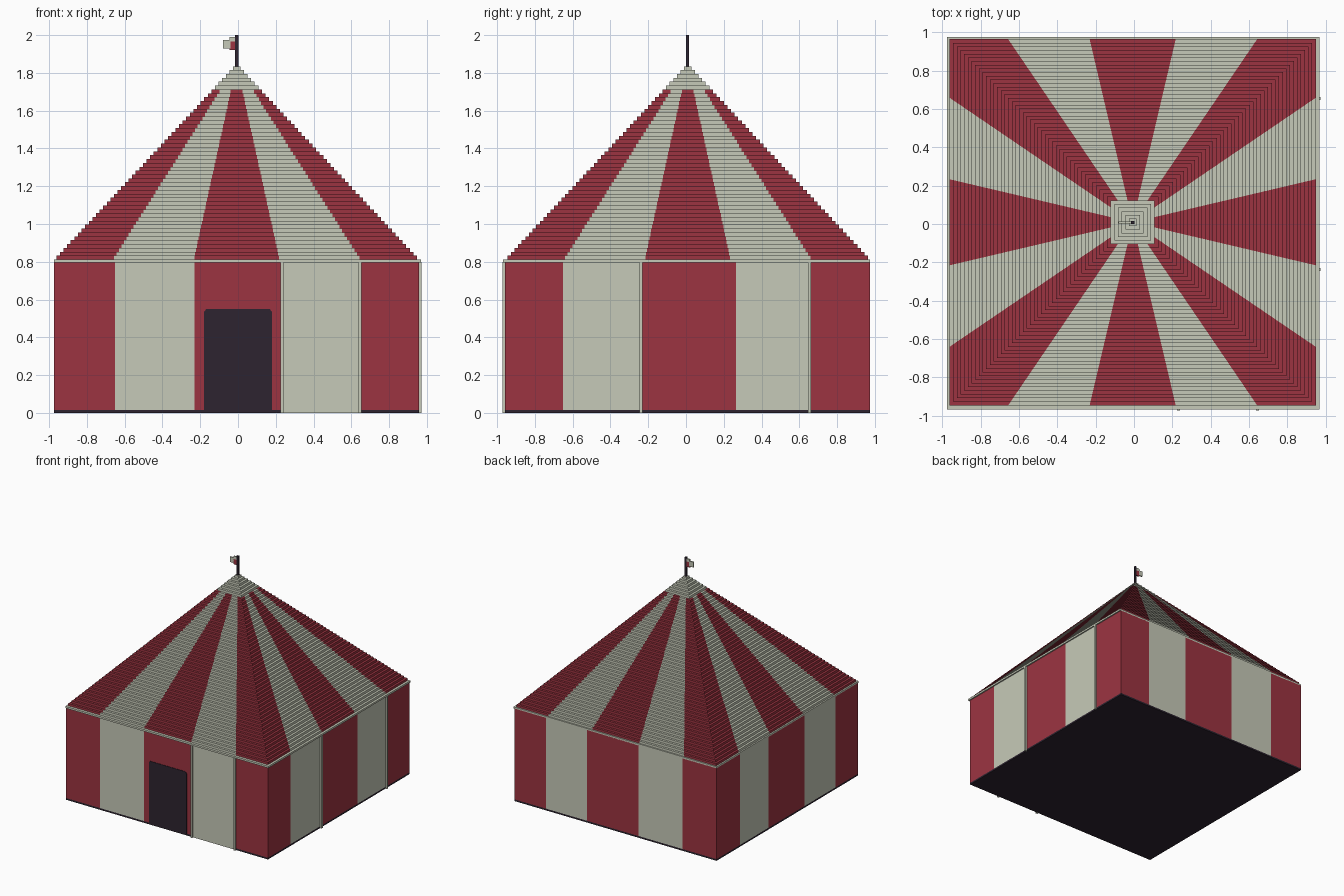
import bpy, bmesh, math
from mathutils import Vector

if "Cube" in bpy.data.objects:
    bpy.data.objects.remove(bpy.data.objects["Cube"])


def material(name, rgb):
    m = bpy.data.materials.new(name)
    m.diffuse_color = (*rgb, 1)
    m.use_nodes = True
    m.node_tree.nodes["Principled BSDF"].inputs["Base Color"].default_value = m.diffuse_color
    return m


RED = material("red canvas", (0.335, 0.034, 0.053))
CREAM = material("cream canvas", (0.565, 0.590, 0.480))
DARK = material("dark plum", (0.026, 0.017, 0.029))
MATS = [RED, CREAM, DARK]
R, C, D = 0, 1, 2


def finish(name, bm):
    bmesh.ops.remove_doubles(bm, verts=bm.verts, dist=1e-5)
    me = bpy.data.meshes.new(name)
    bm.to_mesh(me)
    bm.free()
    for m in MATS:
        me.materials.append(m)
    ob = bpy.data.objects.new(name, me)
    bpy.context.collection.objects.link(ob)
    return ob


def quad(bm, pts, mat):
    f = bm.faces.new([bm.verts.new(p) for p in pts])
    f.material_index = mat
    return f


def box(name, lo, hi, mat):
    bm = bmesh.new()
    bmesh.ops.create_cube(bm, size=1)
    for v in bm.verts:
        v.co = Vector([(lo[i] + hi[i]) / 2 + v.co[i] * (hi[i] - lo[i]) for i in range(3)])
    for f in bm.faces:
        f.material_index = mat
    return finish(name, bm)


# Striped walls with a dark ground edge and floor
X0, X1, Y0, Y1, EAVE = -0.975, 0.957, -0.957, 0.975, 0.80
bm = bmesh.new()
side_cuts = [-0.65, -0.23, 0.265, 0.655]
front_cuts = [-0.65, -0.23, 0.228, 0.645]
sides = [
    (lambda t, z: (t, Y0, z), [X0] + front_cuts + [X1]),
    (lambda t, z: (X1, t, z), [Y0] + side_cuts + [Y1]),
    (lambda t, z: (t, Y1, z), ([X0] + side_cuts + [X1])[::-1]),
    (lambda t, z: (X0, t, z), ([Y0] + side_cuts + [Y1])[::-1]),
]
for n, (at, cuts) in enumerate(sides):
    for i, (a, b) in enumerate(zip(cuts, cuts[1:])):
        stripe = C if i % 2 else R
        edge = stripe if n == 0 and i == 3 else D
        for z0, z1, mat in ((0, 0.015, edge), (0.015, EAVE, stripe)):
            quad(bm, [at(a, z0), at(b, z0), at(b, z1), at(a, z1)], mat)
quad(bm, [(X0, Y0, 0), (X0, Y1, 0), (X1, Y1, 0), (X1, Y0, 0)], D)
finish("striped_walls", bm)

# Eave rim
box("eave_rim", (-0.975, -0.968, 0.797), (0.968, 0.975, 0.813), C)

# Raised seams on the front and right walls
for i, x in enumerate((0.232, 0.645)):
    box(f"front_seam_{i}", (x - 0.008, -0.972, 0), (x + 0.008, Y0 + 0.005, 0.80), C)
for i, y in enumerate((-0.238, 0.655)):
    box(f"right_seam_{i}", (X1 - 0.005, y - 0.008, 0), (0.972, y + 0.008, 0.80), C)

# Door opening panel with clipped top corners
bm = bmesh.new()
outline = [(-0.18, 0.01), (0.18, 0.01), (0.18, 0.535), (0.168, 0.55), (-0.168, 0.55), (-0.18, 0.535)]
face = quad(bm, [(x, Y0 - 0.004, z) for x, z in outline], D)
ext = bmesh.ops.extrude_face_region(bm, geom=[face], use_keep_orig=True)
for g in ext["geom"]:
    if isinstance(g, bmesh.types.BMVert):
        g.co.y += 0.006
for f in bm.faces:
    f.material_index = D
bmesh.ops.recalc_face_normals(bm, faces=bm.faces)
finish("door_opening", bm)

# Stepped pyramid roof with stripes running to the peak
bm = bmesh.new()
STEPS, BASE, PEAK, HALF = 50, 0.812, 1.835, 0.955
CX, CY = -0.007, 0.009
fracs = [-1, -0.68, -0.235, 0.235, 0.68, 1]
profile = []
for k in range(STEPS):
    h = HALF * (1 - k / STEPS)
    dz = (PEAK - BASE) / STEPS
    profile += [(h, BASE + k * dz), (h, BASE + (k + 1) * dz)]
profile.append((0.004, PEAK))
for s in range(4):
    c, n = round(math.cos(s * math.pi / 2)), round(math.sin(s * math.pi / 2))

    def spot(t, h, z):
        x, y = t * h, -h
        return (CX + x * c - y * n, CY + x * n + y * c, z)

    for (h0, z0), (h1, z1) in zip(profile, profile[1:]):
        for i, (a, b) in enumerate(zip(fracs, fracs[1:])):
            mat = C if i % 2 or z1 > 1.72 else R
            quad(bm, [spot(a, h0, z0), spot(b, h0, z0), spot(b, h1, z1), spot(a, h1, z1)], mat)
finish("stepped_roof", bm)

# Flag pole and small flag
box("flag_pole", (-0.015, 0.0, 1.80), (0.002, 0.016, 2.0), D)
box("flag_tail", (-0.08, 0.002, 1.93), (-0.04, 0.014, 1.975), C)
box("flag_centre", (-0.045, 0.002, 1.92), (-0.014, 0.014, 1.965), R)
box("flag_top", (-0.045, 0.002, 1.965), (-0.014, 0.014, 1.99), C)
